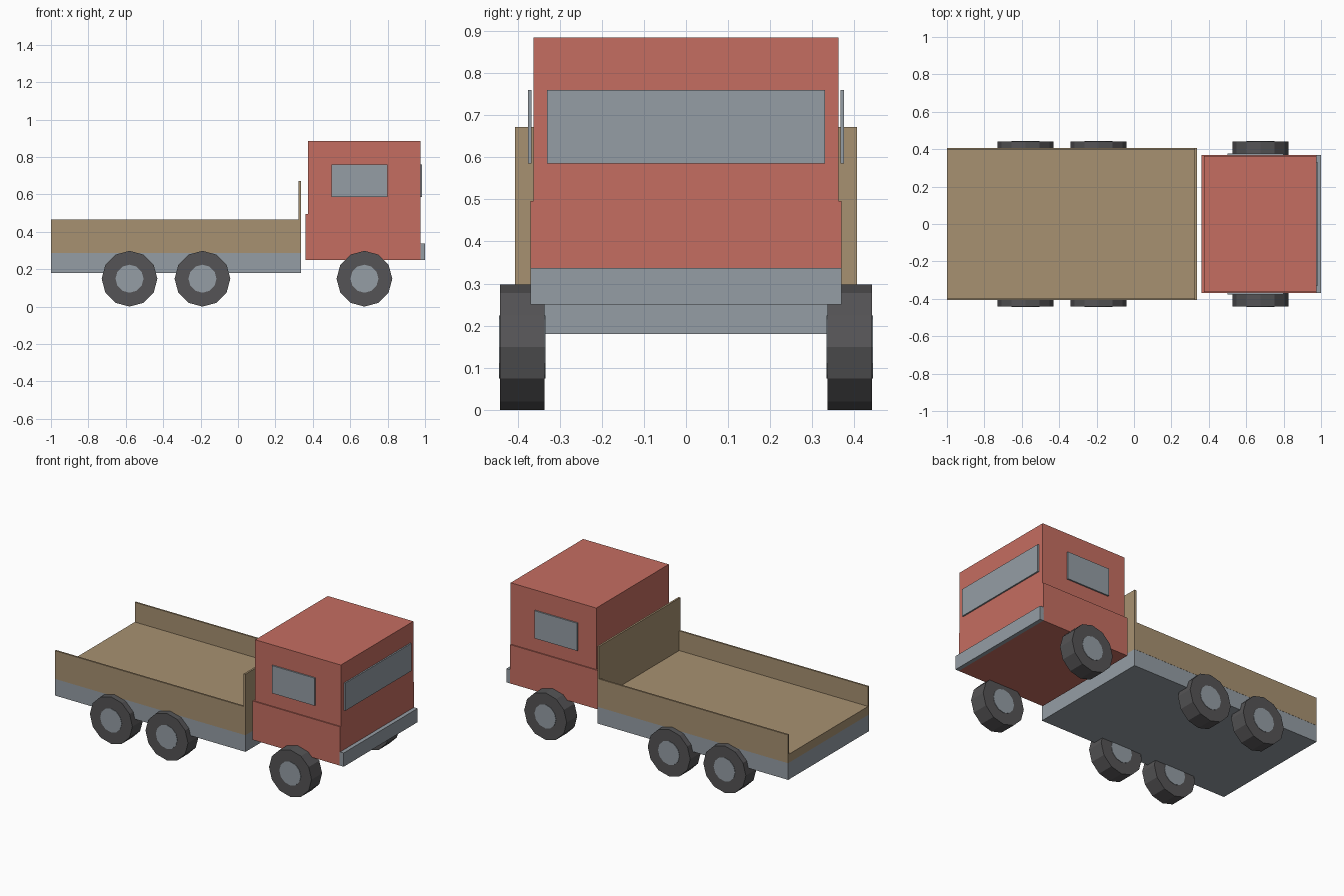
import bpy
import math

cube = bpy.data.objects.get("Cube")
if cube:
    bpy.data.objects.remove(cube, do_unlink=True)


def material(name, rgb):
    mat = bpy.data.materials.new(name)
    mat.use_nodes = True
    mat.diffuse_color = (*rgb, 1)
    mat.node_tree.nodes["Principled BSDF"].inputs["Base Color"].default_value = (*rgb, 1)
    return mat


RED = material("brick red", (0.56, 0.155, 0.12))
WOOD = material("wood tan", (0.39, 0.285, 0.165))
GREY = material("blue grey", (0.30, 0.34, 0.375))
RUBBER = material("dark rubber", (0.09, 0.088, 0.092))


def finish(name, mat):
    obj = bpy.context.object
    obj.name = obj.data.name = name
    obj.data.materials.append(mat)
    return obj


def box(name, mat, x, y, z):
    """Box from its (low, high) range on each axis."""
    spans = (x, y, z)
    bpy.ops.mesh.primitive_cube_add(size=1, location=[(a + b) / 2 for a, b in spans])
    obj = finish(name, mat)
    obj.scale = [b - a for a, b in spans]
    bpy.ops.object.transform_apply(location=False, rotation=False, scale=True)
    return obj


def disc(name, mat, x, y, z, radius, width):
    """Twelve-sided flat-shaded cylinder lying across the truck."""
    bpy.ops.mesh.primitive_cylinder_add(vertices=12, radius=radius, depth=width,
                                        location=(x, y, z),
                                        rotation=(math.pi / 2, 0, 0))
    return finish(name, mat)


# Chassis and load bed, open at the rear
BED = (-1.0, 0.336)
box("chassis", GREY, BED, (-0.405, 0.405), (0.18, 0.286))
box("bed_floor", WOOD, BED, (-0.395, 0.395), (0.286, 0.34))
box("headboard", WOOD, (0.324, 0.336), (-0.406, 0.406), (0.286, 0.672))

# Cab with a slightly wider lower body
box("cab_lower", RED, (0.36, 0.975), (-0.37, 0.37), (0.25, 0.496))
box("cab_upper", RED, (0.375, 0.975), (-0.363, 0.363), (0.496, 0.885))
box("bumper", GREY, (0.97, 1.0), (-0.37, 0.37), (0.25, 0.337))
box("windscreen", GREY, (0.975, 0.984), (-0.33, 0.33), (0.585, 0.76))

# Parts repeated on both sides
for side, s in (("left", 1), ("right", -1)):
    def across(a, b):
        return tuple(sorted((s * a, s * b)))

    box(f"bed_wall_{side}", WOOD, BED, across(0.395, 0.406), (0.286, 0.465))
    box(f"side_window_{side}", GREY, (0.5, 0.8), across(0.367, 0.376), (0.585, 0.76))
    for axle, x in (("front", 0.676), ("middle", -0.19), ("rear", -0.58)):
        disc(f"tyre_{axle}_{side}", RUBBER, x, s * 0.389, 0.149, 0.149, 0.106)
        disc(f"hub_{axle}_{side}", GREY, x, s * 0.389, 0.149, 0.075, 0.111)
